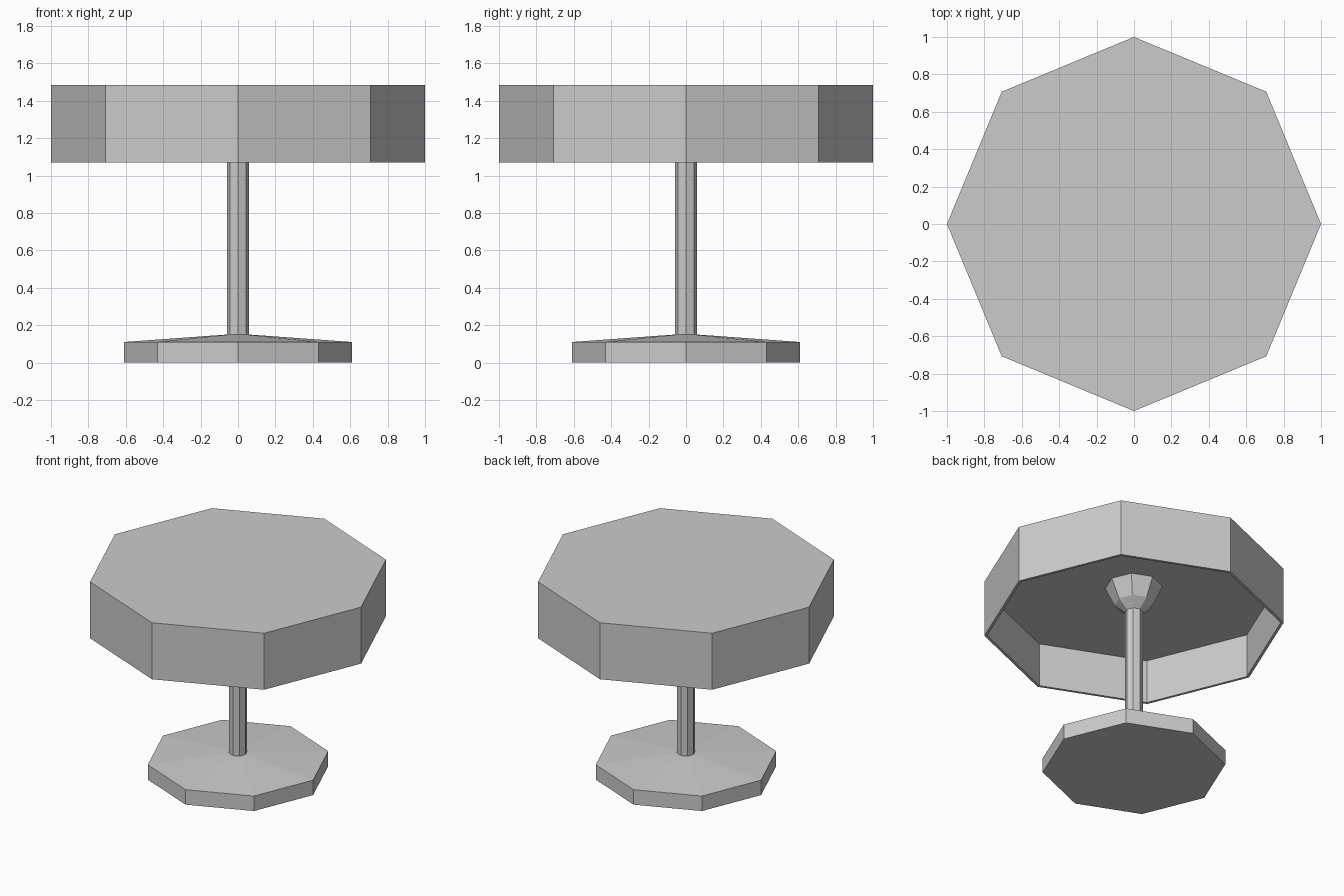
import bpy, bmesh, math

if "Cube" in bpy.data.objects:
    bpy.data.objects.remove(bpy.data.objects["Cube"])

SIDES = 8


def lathe(name, profile):
    """Revolve (radius, z) points into an eight-sided solid, capping any open ends."""
    bm = bmesh.new()
    rings = []
    for r, z in profile:
        rings.append([bm.verts.new((r * math.cos(math.tau * i / SIDES),
                                    r * math.sin(math.tau * i / SIDES), z))
                      for i in range(SIDES)])
    for low, high in zip(rings, rings[1:]):
        for i in range(SIDES):
            j = (i + 1) % SIDES
            bm.faces.new((low[i], low[j], high[j], high[i]))
    bm.faces.new(rings[0][::-1])
    bm.faces.new(rings[-1])
    bmesh.ops.recalc_face_normals(bm, faces=bm.faces)
    mesh = bpy.data.meshes.new(name)
    bm.to_mesh(mesh)
    bm.free()
    obj = bpy.data.objects.new(name, mesh)
    bpy.context.collection.objects.link(obj)
    return obj


# Foot plate with a gently sloped top
lathe("base", [(0.61, 0.0), (0.61, 0.11), (0.06, 0.15)])

# Upright post
lathe("stem", [(0.06, 0.14), (0.06, 1.21)])

# Flared bulb holder reaching the underside of the shade
lathe("bulb", [(0.06, 1.20), (0.13, 1.26), (0.195, 1.395)])

# Shade: recessed ceiling, inner wall, rim, outer wall, flat top
lathe("shade", [(0.98, 1.39), (0.98, 1.07), (1.0, 1.07), (1.0, 1.485)])
